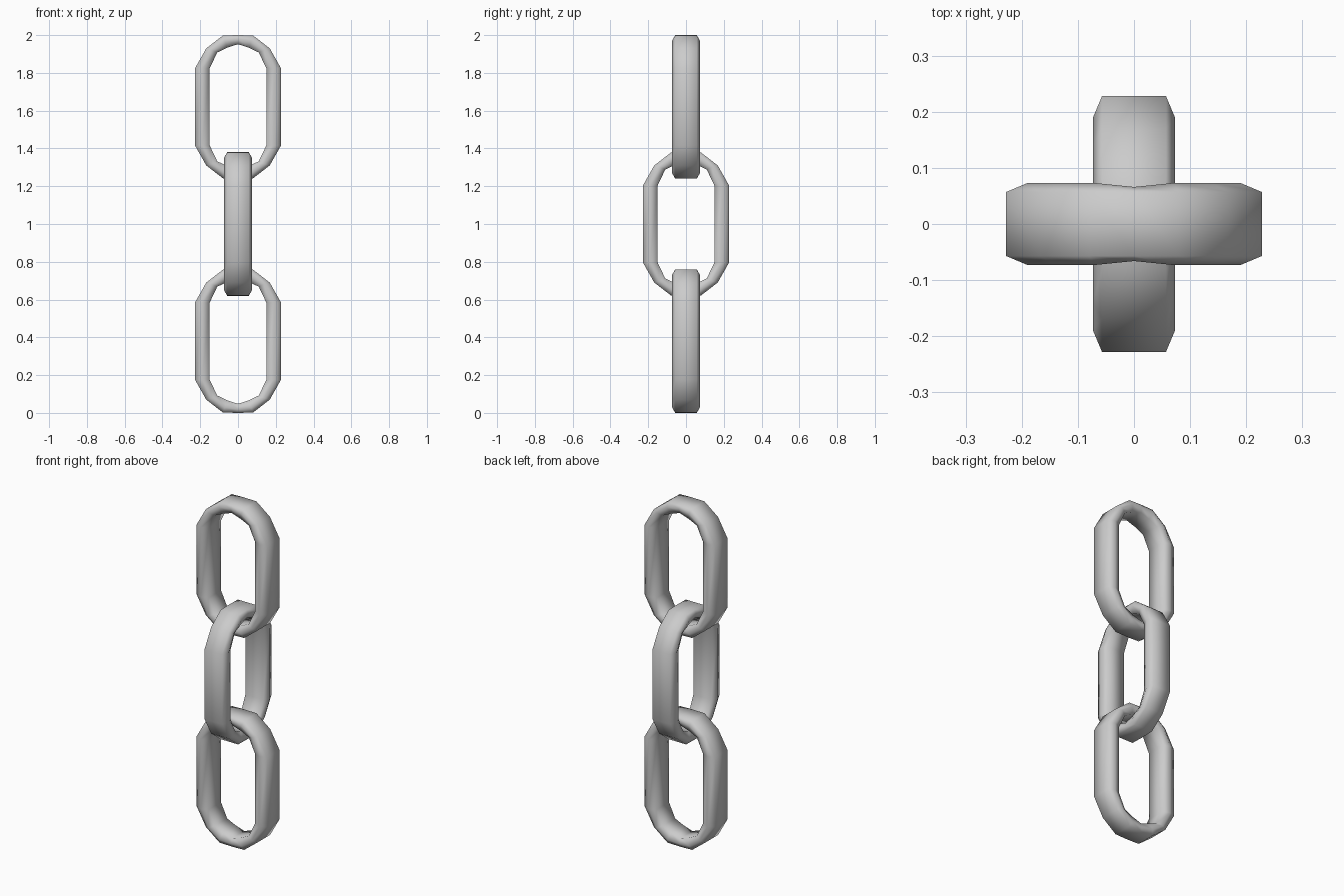
import bpy
import bmesh

if "Cube" in bpy.data.objects:
    bpy.data.objects.remove(bpy.data.objects["Cube"])

# Quarter of a link: outer, middle and inner rail positions (across, up), and half widths
QUARTER = [
    # outer          middle          inner          edge   side
    ((.228, .204), (.19, .204), (.15, .204), .057, .073),
    ((.168, .310), (.14, .302), (.11, .288), .057, .073),
    ((.080, .378), (.07, .352), (.058, .313), .057, .073),
    ((.000, .380), (.00, .360), (.000, .332), .057, .066),
]


def section(row, sx, sz):
    # six-sided cross-section of the bar
    o, m, i, e, s = row
    pts = [(o, -e), (o, e), (m, s), (i, e), (i, -e), (m, -s)]
    return [(sx * p[0], y, sz * p[1]) for p, y in pts]


def make_link(name, z, turned):
    # mirror the quarter into a full closed loop
    q = QUARTER
    loop = [section(r, 1, 1) for r in q]
    loop += [section(r, -1, 1) for r in q[-2::-1]]
    loop += [section(r, -1, -1) for r in q]
    loop += [section(r, 1, -1) for r in q[-2::-1]]
    bm = bmesh.new()
    rings = [[bm.verts.new(p) for p in ring] for ring in loop]
    for k, a in enumerate(rings):
        b = rings[(k + 1) % len(rings)]
        for j in range(6):
            n = (j + 1) % 6
            bm.faces.new((a[j], a[n], b[n], b[j]))
    bmesh.ops.recalc_face_normals(bm, faces=bm.faces)
    mesh = bpy.data.meshes.new(name)
    bm.to_mesh(mesh)
    bm.free()
    obj = bpy.data.objects.new(name, mesh)
    bpy.context.collection.objects.link(obj)
    obj.location.z = z
    if turned:
        obj.rotation_euler.z = 1.5707963
    for p in mesh.polygons:
        p.use_smooth = True
    return obj


# Three interlocked links, the middle one turned a quarter
make_link("bottom_link", 0.38, False)
make_link("middle_link", 1.0, True)
make_link("top_link", 1.62, False)
